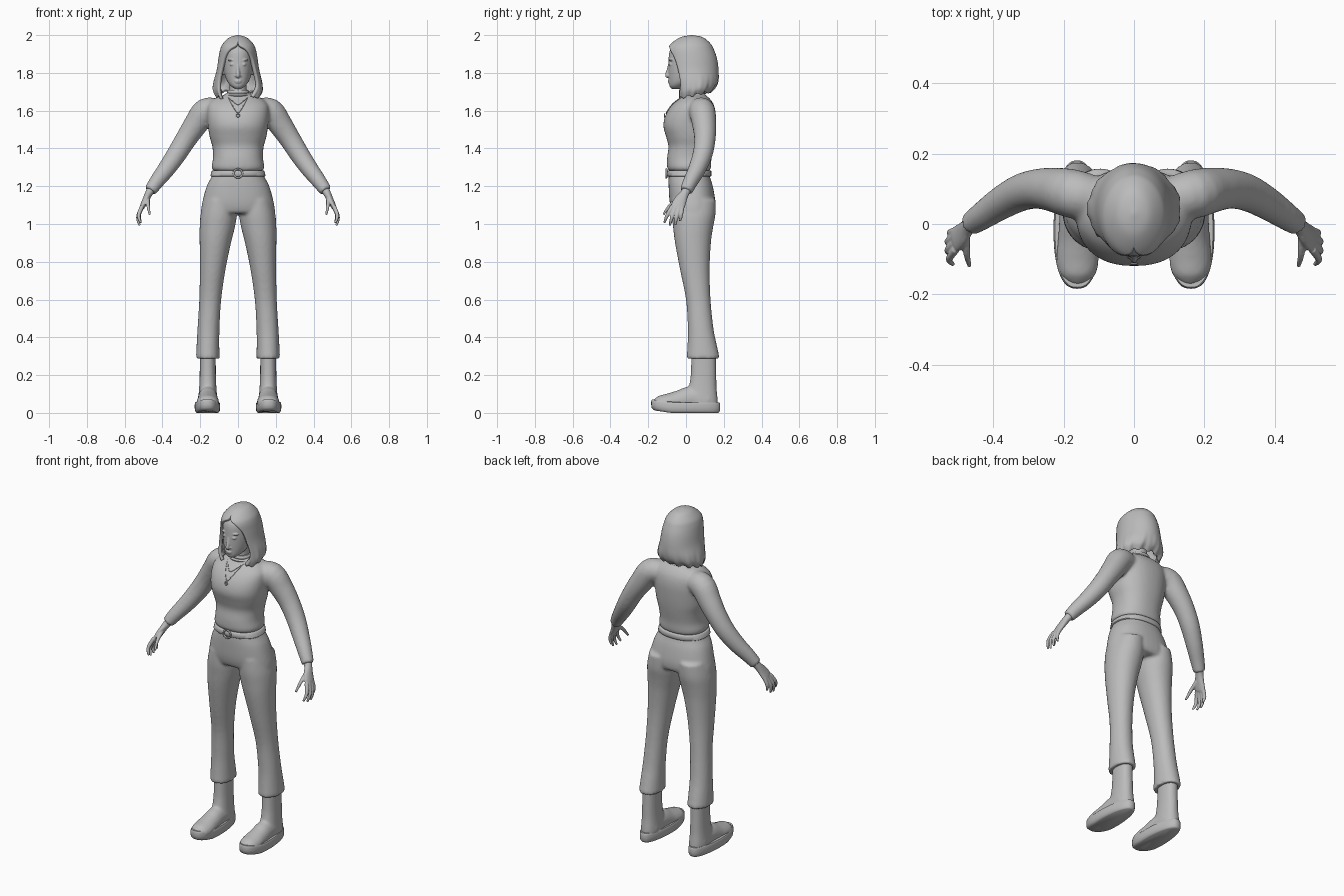
import bpy, bmesh
from math import sin, cos, pi, copysign
from mathutils import Vector

cube = bpy.data.objects.get("Cube")
if cube:
    bpy.data.objects.remove(cube, do_unlink=True)

grey = bpy.data.materials.new("plain grey")
grey.use_nodes = True
grey.diffuse_color = (0.5, 0.5, 0.5, 1)
grey.node_tree.nodes["Principled BSDF"].inputs["Base Color"].default_value = grey.diffuse_color


def smooth_rows(rows, steps):
    """Catmull-Rom interpolation between rows of numbers."""
    rows = [Vector(r) for r in rows]
    out = []
    for i in range(len(rows) - 1):
        b, c = rows[i], rows[i + 1]
        a, d = rows[max(i - 1, 0)], rows[min(i + 2, len(rows) - 1)]
        for s in range(steps):
            t = s / steps
            out.append(b + (c - a) * (t / 2) + (a * 2 - b * 5 + c * 4 - d) * (t * t / 2)
                       + (b * 3 - a - c * 3 + d) * (t ** 3 / 2))
    return out + [rows[-1]]


def skin(bm, loops):
    """Joins rings of points with quads and caps both ends."""
    rings = [[bm.verts.new(p) for p in loop] for loop in loops]
    n = len(rings[0])
    for a, b in zip(rings, rings[1:]):
        for j in range(n):
            bm.faces.new((a[j], a[(j + 1) % n], b[(j + 1) % n], b[j]))
    bm.faces.new(rings[0])
    bm.faces.new(rings[-1])


def oval(n, power):
    for j in range(n):
        a = 2 * pi * j / n
        yield [copysign(abs(f) ** (2 / power), f) for f in (cos(a), sin(a))]


def stack(bm, rows, side=1, power=2.3, steps=4, n=40):
    """Level rings from rows of height, half width, front y, back y, centre x."""
    loops = []
    for row in smooth_rows([(*r, 0)[:5] for r in rows], steps):
        z, w, front, back, x = row
        loops.append([(side * (x + w * u), (front + back) / 2 + (back - front) / 2 * v, z)
                      for u, v in oval(n, power)])
    skin(bm, loops)


def tube(bm, rows, side=1, ref=(0, 1, 0), steps=4, n=20):
    """Rings square to a path from rows of x, y, z, radius, second radius."""
    rows = smooth_rows([(*r, r[-1])[:5] for r in rows], steps)
    loops = []
    for i, row in enumerate(rows):
        c = Vector(row[:3])
        t = (Vector(rows[min(i + 1, len(rows) - 1)][:3]) - Vector(rows[max(i - 1, 0)][:3])).normalized()
        v = (Vector(ref) - t * t.dot(Vector(ref))).normalized()
        u = v.cross(t)
        pts = [c + u * row[3] * a + v * row[4] * b for a, b in oval(n, 2)]
        loops.append([(side * p.x, p.y, p.z) for p in pts])
    skin(bm, loops)


def blob(bm, place, size):
    made = bmesh.ops.create_uvsphere(bm, u_segments=20, v_segments=12, radius=1)["verts"]
    bmesh.ops.scale(bm, vec=size, verts=made)
    bmesh.ops.translate(bm, vec=place, verts=made)


def finish(bm, name, voxel=0, relax=4):
    bmesh.ops.recalc_face_normals(bm, faces=bm.faces)
    mesh = bpy.data.meshes.new(name)
    bm.to_mesh(mesh)
    bm.free()
    mesh.materials.append(grey)
    ob = bpy.data.objects.new(name, mesh)
    bpy.context.collection.objects.link(ob)
    bpy.ops.object.select_all(action="DESELECT")
    ob.select_set(True)
    bpy.context.view_layer.objects.active = ob
    bpy.ops.object.shade_smooth_by_angle(angle=0.9)
    if voxel:
        m = ob.modifiers.new("blend", "REMESH")
        m.mode, m.voxel_size, m.use_smooth_shade = "VOXEL", voxel, True
        m = ob.modifiers.new("relax", "SMOOTH")
        m.factor, m.iterations = 0.5, relax
    return ob


# Sweater: torso and sleeves blended together
bm = bmesh.new()
stack(bm, [(1.28, .128, -.09, .125), (1.3, .14, -.1, .132), (1.35, .132, -.1, .135),
           (1.41, .136, -.093, .145), (1.46, .15, -.105, .152), (1.52, .16, -.12, .157),
           (1.58, .165, -.107, .158), (1.63, .16, -.075, .148), (1.665, .125, -.035, .125),
           (1.685, .07, -.018, .1), (1.705, .052, -.015, .09)])
for s in (1, -1):
    tube(bm, [(.1, .07, 1.6, .062), (.17, .085, 1.597, .07), (.225, .097, 1.525, .064),
              (.275, .1, 1.45, .057), (.325, .088, 1.37, .053), (.38, .058, 1.29, .047),
              (.43, .024, 1.225, .04), (.465, .0, 1.175, .034)], s)
sweater = finish(bm, "sweater", .009, 6)

# Trousers: hips and flared legs blended together
bm = bmesh.new()
stack(bm, [(1.285, .127, -.088, .122), (1.25, .14, -.092, .127), (1.2, .166, -.092, .142),
           (1.12, .188, -.087, .155), (1.07, .196, -.075, .15), (1.055, .19, -.06, .13)])
for s in (1, -1):
    stack(bm, [(1.13, .085, -.075, .158, .095), (1.05, .096, -.075, .156, .102),
               (.98, .093, -.068, .143, .11), (.9, .083, -.058, .132, .12),
               (.76, .068, -.032, .125, .134), (.6, .058, .0, .13, .147),
               (.45, .058, .01, .145, .156), (.36, .06, .008, .163, .159),
               (.3, .062, .004, .176, .16), (.288, .062, .004, .176, .16)], s, 2.1)
finish(bm, "trousers", .009, 4)

# Belt with ring buckle
bm = bmesh.new()
stack(bm, [(1.252, .143, -.098, .131), (1.255, .146, -.101, .134),
           (1.28, .14, -.1, .134), (1.283, .136, -.097, .131)], steps=1)
finish(bm, "belt")


def wire(name, points, radius, closed=False):
    curve = bpy.data.curves.new(name, "CURVE")
    curve.dimensions, curve.bevel_depth, curve.bevel_resolution = "3D", radius, 2
    line = curve.splines.new("POLY")
    line.points.add(len(points) - 1)
    for p, co in zip(line.points, points):
        p.co = (*co, 1)
    line.use_cyclic_u = closed
    curve.materials.append(grey)
    bpy.context.collection.objects.link(bpy.data.objects.new(name, curve))


def circle(x, y, z, r):
    return [(x + r * cos(k * pi / 12), y, z + r * sin(k * pi / 12)) for k in range(24)]


wire("belt_buckle", circle(0, -.104, 1.268, .023), .005, True)

# Boots: shaft, rounded foot and thick sole
for s, label in ((1, "left"), (-1, "right")):
    bm = bmesh.new()
    stack(bm, [(.32, .042, .028, .158, .16), (.2, .043, .025, .16, .16),
               (.13, .046, .012, .162, .16), (.07, .051, -.01, .168, .16),
               (.04, .051, -.01, .168, .16)], s)
    tube(bm, [(s * .16, .12, .07, .05, .045), (s * .16, .03, .075, .052, .065),
              (s * .16, -.04, .062, .056, .056), (s * .16, -.1, .053, .06, .048),
              (s * .16, -.145, .05, .05, .04), (s * .16, -.175, .05, .02, .015)],
         ref=(0, 0, 1))
    finish(bm, label + "_boot", .008, 4)
    bm = bmesh.new()
    stack(bm, [(0, .056, -.165, .172, .162), (.012, .066, -.182, .18, .162),
               (.045, .067, -.184, .181, .162), (.056, .063, -.18, .177, .162)],
          s, 2.5, 2)
    # narrow the heel and lift the toe
    for v in bm.verts:
        v.co.x = s * .162 + (v.co.x - s * .162) * (1 - max(v.co.y, 0))
        v.co.z += max(-v.co.y - .08, 0) * .15
    finish(bm, label + "_sole")

    # Hand: palm, thumb and four curled fingers
    bm = bmesh.new()
    tube(bm, [(.455, .01, 1.19, .024), (.473, -.008, 1.16, .02, .024),
              (.49, -.03, 1.125, .017, .034), (.506, -.044, 1.093, .014, .037),
              (.511, -.05, 1.083, .008, .03)], s)
    for base, knuckle, tip in [
            ((.507, -.072, 1.095), (.526, -.1, 1.045), (.514, -.115, 1.005)),
            ((.51, -.055, 1.088), (.53, -.075, 1.035), (.52, -.086, .992)),
            ((.51, -.036, 1.088), (.53, -.05, 1.035), (.522, -.056, .995)),
            ((.507, -.02, 1.092), (.523, -.025, 1.05), (.516, -.031, 1.015)),
            ((.478, -.025, 1.14), (.476, -.082, 1.1), (.468, -.12, 1.05))]:
        tube(bm, [(*base, .012), (*knuckle, .01), (*tip, .006)], s, n=12)
    finish(bm, label + "_hand", .004, 3)

# Head with nose, brows, lips and ears, plus the neck
bm = bmesh.new()
stack(bm, [(1.716, .018, -.076, -.02), (1.73, .037, -.087, .0), (1.755, .057, -.09, .05),
           (1.8, .073, -.093, .11), (1.86, .08, -.093, .135), (1.92, .078, -.085, .135),
           (1.96, .055, -.05, .105), (1.98, .02, .0, .05)], power=2.1)
stack(bm, [(1.66, .055, -.015, .1), (1.7, .046, -.012, .085), (1.77, .046, -.015, .085)])
tube(bm, [(0, -.083, 1.86, .008), (0, -.092, 1.82, .009), (0, -.1, 1.787, .011),
          (0, -.094, 1.78, .008)], ref=(1, 0, 0))
blob(bm, (0, -.09, 1.758), (.019, .007, .004))
blob(bm, (0, -.088, 1.75), (.016, .008, .005))
for s in (1, -1):
    blob(bm, (s * .011, -.09, 1.784), (.008, .008, .006))
    blob(bm, (s * .033, -.078, 1.868), (.022, .012, .006))
    blob(bm, (s * .03, -.082, 1.845), (.014, .01, .008))
    blob(bm, (s * .079, .02, 1.82), (.01, .02, .032))
finish(bm, "head", .004, 2)

# Rolled collar
bm = bmesh.new()
stack(bm, [(1.672, .058, -.022, .1), (1.682, .065, -.03, .106), (1.69, .057, -.022, .097),
           (1.698, .059, -.025, .098), (1.71, .052, -.02, .092)])
finish(bm, "collar")

# Bob haircut: rows of height, half width, front y, back y, face opening angle
bm = bmesh.new()
grid = []
for z, w, front, back, gap in smooth_rows([
        (2, .004, .025, .035, 0), (1.988, .045, -.03, .09, 0), (1.955, .08, -.08, .13, .05),
        (1.925, .094, -.1, .147, .5), (1.88, .103, -.102, .163, .8), (1.82, .112, -.1, .172, .95),
        (1.75, .128, -.085, .172, .95), (1.7, .132, -.075, .16, .85),
        (1.665, .118, -.065, .135, .78)], 5):
    row = []
    for k in range(65):
        a = gap + (2 * pi - 2 * gap) * k / 64
        drop = max(0, (1.8 - z) / .135)
        wave = 1 + drop * (.025 * sin(9 * a) + .015 * sin(23 * a))
        row.append(bm.verts.new((-w * wave * sin(a),
                                 (front + back) / 2 - (back - front) / 2 * wave * cos(a),
                                 z + drop * (.015 - .02 * cos(a) + .006 * sin(13 * a)))))
    grid.append(row)
for a, b in zip(grid, grid[1:]):
    for j in range(64):
        bm.faces.new((a[j], a[j + 1], b[j + 1], b[j]))
bm.faces.new(grid[0][:-1])
bmesh.ops.remove_doubles(bm, verts=bm.verts, dist=.0005)
hair = finish(bm, "hair")
m = hair.modifiers.new("thickness", "SOLIDIFY")
m.thickness, m.offset = .018, -1

# Necklace chains laid on the chest, with a pendant
bpy.context.view_layer.update()
shape = sweater.evaluated_get(bpy.context.evaluated_depsgraph_get())


def on_chest(x, z):
    hit, spot, normal, index = shape.ray_cast((x, -1, z), (0, 1, 0))
    return spot + normal * .002 if hit else Vector((x, -.03, z))


for name, low in (("long_chain", 1.585), ("short_chain", 1.63)):
    spots = [k / 10 for k in range(-10, 11)]
    wire(name, [on_chest(.052 * t, low + (1.672 - low) * abs(t) ** 1.3) for t in spots], .002)
wire("pendant", circle(0, on_chest(0, 1.575).y - .003, 1.575, .008), .003, True)
